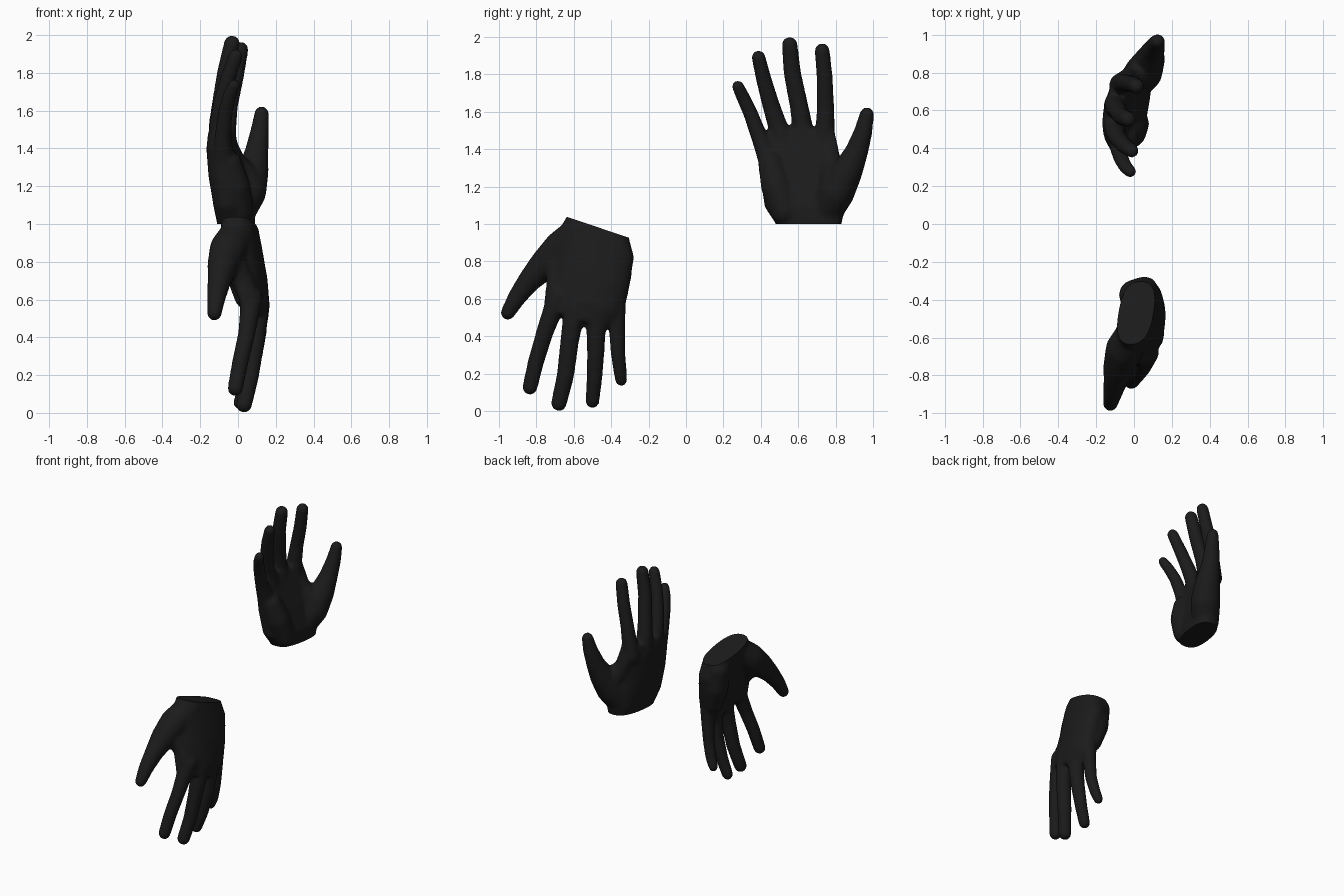
import bpy, bmesh, math
from mathutils import Matrix, Vector

if "Cube" in bpy.data.objects:
    bpy.data.objects.remove(bpy.data.objects["Cube"])

mat = bpy.data.materials.new("black")
mat.diffuse_color = (0.011, 0.011, 0.011, 1)
mat.use_nodes = True
mat.node_tree.nodes["Principled BSDF"].inputs["Base Color"].default_value = mat.diffuse_color

# Each digit / muscle is a chain of balls: (x, y, z, radius)
CHAINS = {
    "index": [(-.07, .735, 1.42, .062), (-.06, .742, 1.52, .052), (-.045, .745, 1.63, .046),
              (-.012, .74, 1.78, .044), (.015, .727, 1.925, .041)],
    "middle": [(-.095, .63, 1.43, .065), (-.1, .62, 1.53, .055), (-.09, .603, 1.63, .050),
               (-.065, .568, 1.8, .047), (-.032, .553, 1.957, .043)],
    "ring": [(-.1, .53, 1.42, .062), (-.1, .487, 1.53, .052), (-.085, .452, 1.64, .047),
             (-.05, .413, 1.78, .042), (-.012, .387, 1.89, .038)],
    "pinky": [(-.08, .445, 1.34, .060), (-.08, .393, 1.46, .045), (-.068, .345, 1.59, .040),
              (-.045, .303, 1.68, .037), (-.02, .277, 1.735, .033)],
    "thumb": [(.0, .74, 1.06, .09), (.05, .80, 1.17, .1), (.078, .855, 1.27, .084),
              (.098, .908, 1.38, .063), (.115, .945, 1.49, .050), (.125, .965, 1.585, .039)],
    "thumb_web": [(.05, .80, 1.22, .085), (-.02, .77, 1.33, .06), (-.065, .745, 1.43, .055)],
    "heel": [(.0, .53, 1.07, .08), (-.02, .485, 1.2, .085), (-.05, .455, 1.32, .07)],
}
# Palm sections: z, centre x, centre y, half thickness, half width, arch
PALM = [(.96, -.01, .655, .09, .165, 0), (1.0, -.01, .655, .093, .175, 0),
        (1.09, -.02, .635, .1, .215, .0), (1.25, -.05, .605, .09, .21, .02),
        (1.4, -.075, .60, .07, .215, .035), (1.5, -.085, .612, .05, .18, .035)]


def add_segment(bm, a, b):
    """Capsule: convex hull of two balls."""
    part = bmesh.new()
    for p in (a, b):
        bmesh.ops.create_icosphere(part, subdivisions=3, radius=p[3],
                                   matrix=Matrix.Translation(p[:3]))
    bmesh.ops.delete(part, geom=part.faces[:], context='FACES_ONLY')
    bmesh.ops.delete(part, geom=part.edges[:], context='EDGES_FACES')
    if not part.verts:
        for p in (a, b):
            bmesh.ops.create_icosphere(part, subdivisions=3, radius=p[3],
                                       matrix=Matrix.Translation(p[:3]))
    res = bmesh.ops.convex_hull(part, input=part.verts[:])
    inner = [v for v in part.verts if not v.link_faces]
    bmesh.ops.delete(part, geom=inner, context='VERTS')
    bmesh.ops.recalc_face_normals(part, faces=part.faces[:])
    me = bpy.data.meshes.new("segment")
    part.to_mesh(me)
    part.free()
    bm.from_mesh(me)
    bpy.data.meshes.remove(me)


def add_palm(bm, n=32, tilt=math.radians(9)):
    """Loft of tilted, arched superellipses."""
    rings = []
    for z, cx, cy, hx, hy, arch in PALM:
        ring = []
        for i in range(n):
            t = 2 * math.pi * i / n
            c, s = math.cos(t), math.sin(t)
            u = math.copysign(abs(s) ** .8, s)
            x = hx * math.copysign(abs(c) ** .8, c) + arch * (u * u - .5)
            y = hy * u
            ring.append(bm.verts.new((cx + x + y * math.sin(tilt), cy + y, z)))
        rings.append(ring)
    faces = [bm.faces.new(rings[0]), bm.faces.new(rings[-1])]
    for a, b in zip(rings, rings[1:]):
        for i in range(n):
            j = (i + 1) % n
            faces.append(bm.faces.new((a[i], a[j], b[j], b[i])))
    bmesh.ops.recalc_face_normals(bm, faces=faces)


# Rough hand made of overlapping volumes
bm = bmesh.new()
add_palm(bm)
for chain in CHAINS.values():
    for a, b in zip(chain, chain[1:]):
        add_segment(bm, a, b)
me = bpy.data.meshes.new("hand_base")
bm.to_mesh(me)
bm.free()
base = bpy.data.objects.new("hand_base", me)
bpy.context.collection.objects.link(base)

# Fuse and smooth into one skin
rm = base.modifiers.new("fuse", 'REMESH')
rm.mode = 'VOXEL'
rm.voxel_size = .01
sm = base.modifiers.new("soften", 'SMOOTH')
sm.factor = .5
sm.iterations = 14
skin = bpy.data.meshes.new_from_object(base.evaluated_get(bpy.context.evaluated_depsgraph_get()))
bpy.data.objects.remove(base)


def make_hand(name, matrix, flip):
    bm = bmesh.new()
    bm.from_mesh(skin)
    # flat cut at the wrist
    bmesh.ops.bisect_plane(bm, geom=bm.verts[:] + bm.edges[:] + bm.faces[:],
                           plane_co=(0, 0, 1), plane_no=(0, 0, -1), clear_outer=True)
    bmesh.ops.holes_fill(bm, edges=[e for e in bm.edges if e.is_boundary], sides=0)
    bmesh.ops.transform(bm, matrix=matrix, verts=bm.verts[:])
    if flip:
        bmesh.ops.reverse_faces(bm, faces=bm.faces[:])
    me = bpy.data.meshes.new(name)
    bm.to_mesh(me)
    bm.free()
    me.materials.append(mat)
    ob = bpy.data.objects.new(name, me)
    bpy.context.collection.objects.link(ob)
    bpy.ops.object.select_all(action='DESELECT')
    ob.select_set(True)
    bpy.context.view_layer.objects.active = ob
    bpy.ops.object.shade_smooth_by_angle(angle=math.radians(40))


# Raised hand, and its mirrored partner pointing down
make_hand("raised_hand", Matrix.Identity(4), False)
lower = (Matrix.Translation((0, -.625, .507)) @ Matrix.Rotation(math.radians(-18.5), 4, 'X')
         @ Matrix.Scale(-1, 4) @ Matrix.Translation((0, -.65, -1.5)))
make_hand("lowered_hand", lower, True)
